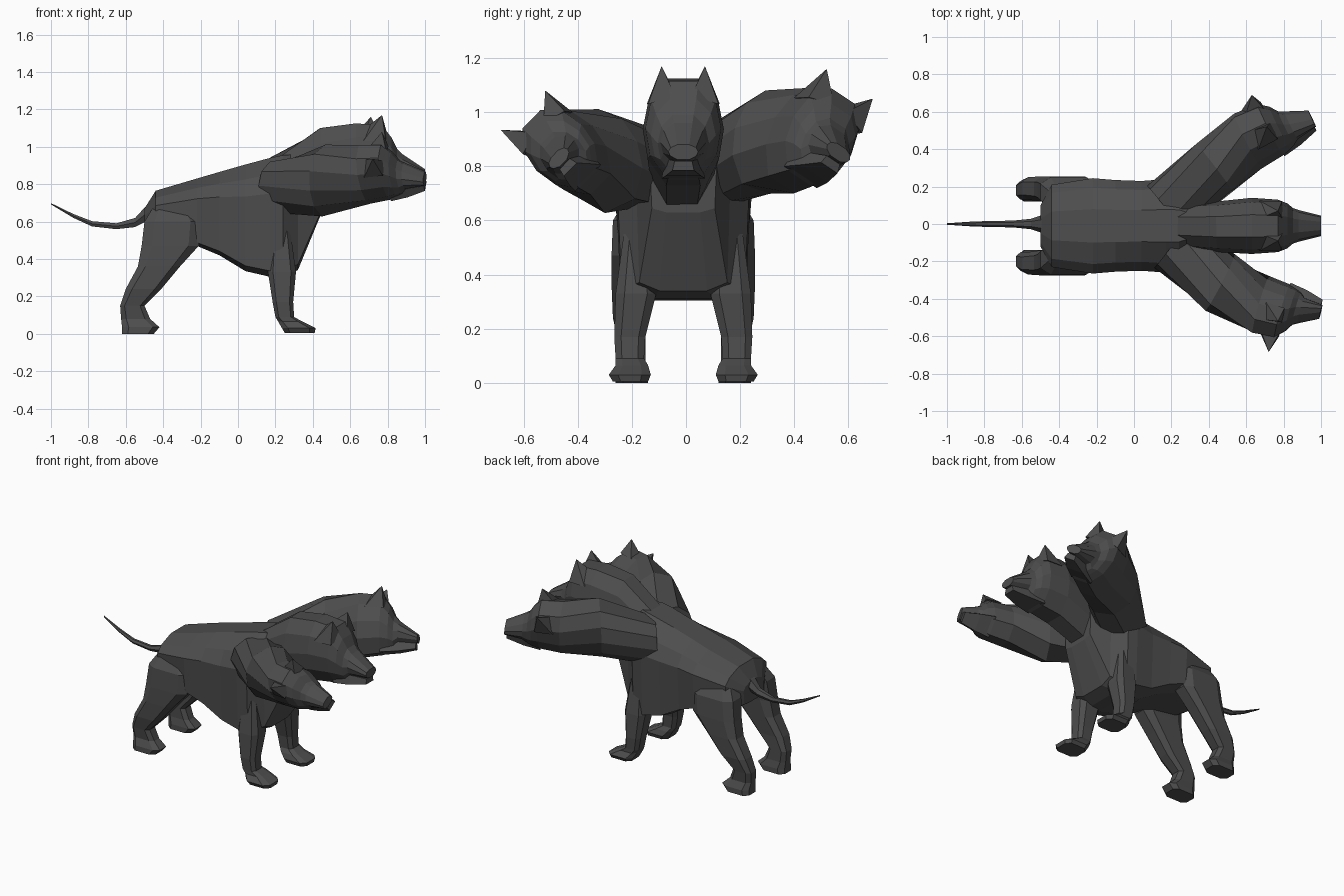
import bpy, bmesh
from mathutils import Vector

if "Cube" in bpy.data.objects:
    bpy.data.objects.remove(bpy.data.objects["Cube"])

fur = bpy.data.materials.new("charcoal fur")
fur.diffuse_color = (0.075, 0.075, 0.075, 1)
fur.use_nodes = True
fur.node_tree.nodes["Principled BSDF"].inputs["Base Color"].default_value = fur.diffuse_color
Y0 = -0.01  # symmetry plane of the animal


def loft(name, rings):
    """Skin a list of equal-sized point rings and cap both ends."""
    bm = bmesh.new()
    loops = [[bm.verts.new(p) for p in r] for r in rings]
    n = len(loops[0])
    for a, b in zip(loops, loops[1:]):
        for i in range(n):
            j = (i + 1) % n
            bm.faces.new((a[i], a[j], b[j], b[i]))
    bm.faces.new(loops[0])
    bm.faces.new(loops[-1])
    bmesh.ops.recalc_face_normals(bm, faces=bm.faces)
    me = bpy.data.meshes.new(name)
    bm.to_mesh(me)
    bm.free()
    me.materials.append(fur)
    ob = bpy.data.objects.new(name, me)
    bpy.context.collection.objects.link(ob)
    return ob


def ring(o, side, up, w, top, bot, shape):
    mid, h = (top + bot) / 2, (top - bot) / 2
    return [o + side * (a * w) + up * (mid + b * h) for a, b in shape]


def mirror_shape(half):
    return half + [(-a, b) for a, b in reversed(half)]


YAX, ZAX = Vector((0, 1, 0)), Vector((0, 0, 1))
TORSO = mirror_shape([(.5, -1), (.93, -.9), (1, .4), (.8, .72), (.35, 1)])
HEAD = mirror_shape([(.42, -1), (.88, -.5), (1, .05), (.85, .62), (.4, 1)])
BOX = mirror_shape([(1, -1), (.8, 1)])

# torso: x, top, bottom, half width
torso = [(-.5, .67, .53, .11), (-.44, .765, .5, .22), (-.22, .83, .47, .255),
         (-.1, .865, .42, .245), (.04, .905, .335, .24), (.17, .94, .305, .25),
         (.24, .955, .31, .245), (.32, .96, .34, .175), (.44, .93, .63, .125)]
loft("torso", [ring(Vector((x, Y0, 0)), YAX, ZAX, w, t, b, TORSO)
               for x, t, b, w in torso])


# legs: horizontal rings z, x back, x front, y inner, y outer
def leg(name, levels, s):
    rings = []
    for z, x0, x1, y0, y1 in levels:
        c = (y1 - y0) * .22
        k = (x1 - x0) * .18
        pts = [(x0, y0 + c), (x0 + k, y0), (x1 - k, y0), (x1, y0 + c),
               (x1, y1 - c), (x1 - k, y1), (x0 + k, y1), (x0, y1 - c)]
        rings.append([Vector((x, Y0 + s * y, z)) for x, y in pts])
    loft(name, rings)


hind = [(.7, -.44, -.27, .08, .2), (.6, -.5, -.2, .1, .26),
        (.47, -.515, -.21, .12, .265), (.36, -.535, -.31, .13, .265),
        (.24, -.6, -.41, .14, .26), (.15, -.63, -.5, .14, .24),
        (.08, -.625, -.47, .14, .23), (.035, -.62, -.42, .13, .25),
        (0, -.62, -.45, .13, .25)]
fore = [(.55, .18, .28, .12, .22), (.33, .16, .31, .1, .25),
        (.17, .185, .295, .14, .255),
        (.09, .2, .3, .145, .25), (.065, .215, .345, .13, .25),
        (.03, .235, .415, .12, .275), (.005, .25, .41, .13, .26)]
for s, tag in ((1, "left"), (-1, "right")):
    leg("hind_leg_" + tag, hind, s)
    leg("front_leg_" + tag, fore, s)

# tail: x, z, radius
tail = [(-.44, .67, .06), (-.5, .635, .045), (-.55, .595, .028), (-.65, .575, .018),
        (-.78, .588, .016), (-.88, .63, .012), (-1, .695, .004)]
HEX = [(1, 0), (.5, .87), (-.5, .87), (-1, 0), (-.5, -.87), (.5, -.87)]
loft("tail", [ring(Vector((x, 0, z)), YAX, ZAX, r, r, -r, HEX) for x, z, r in tail])

# skull and muzzle in head space: forward, top, bottom, half width
skull = [(0, .195, -.2, .15), (.14, .185, -.18, .14), (.19, .12, -.165, .12),
         (.22, .06, -.16, .095), (.25, .03, -.12, .085), (.37, -.05, -.105, .055)]
jaw = [(.14, -.08, -.175, .08), (.25, -.105, -.165, .065), (.36, -.11, -.145, .04)]
EAR_TIP, NOSE = Vector((.14, 0, .24)), Vector((.37, 0, -.085))


def make_head(tag, ear_l, ear_r, nose, neck):
    """Orient a head by its ear tips and nose, and join it to neck rings."""
    ear_l, ear_r, nose = Vector(ear_l), Vector(ear_r), Vector(nose)
    u = nose - (ear_l + ear_r) / 2
    ref = NOSE - EAR_TIP
    k = u.length / ref.length
    u.normalize()
    ref.normalize()
    side = ear_l - ear_r
    side = (side - u * side.dot(u)).normalized()
    n = side.cross(u)
    fwd, up = u * ref.x + n * ref.z, u * ref.z - n * ref.x
    o = nose - (fwd * NOSE.x + up * NOSE.z) * k

    rings = []
    for i, (c, w, h) in enumerate(neck):  # twist gradually into the head roll
        t = .5 * i
        nxt = Vector(neck[i + 1][0]) if i + 1 < len(neck) else o
        d = (nxt - Vector(c))
        d.z = 0
        z = ZAX.lerp(up, t).normalized()
        y = z.cross(d.normalized()).normalized()
        rings.append(ring(Vector(c), y, z, w, h, -h, HEAD))
    for x, t, b, w in skull:
        rings.append(ring(o + fwd * x * k, side, up, w * k, t * k, b * k, HEAD))
    loft("neck_and_head_" + tag, rings)
    loft("lower_jaw_" + tag, [ring(o + fwd * x * k, side, up, w * k, t * k, b * k, BOX)
                              for x, t, b, w in jaw])
    # pointed ears
    for s, tip, lr in ((1, ear_l, "left"), (-1, ear_r, "right")):
        base = [(.17, .03, .13), (.16, .13, .1), (.04, .135, .1), (.04, .04, .16)]
        pts = [o + (fwd * x + side * s * y + up * z) * k for x, y, z in base]
        loft("ear_%s_%s" % (tag, lr), [pts, [tip + (p - tip) * .02 for p in pts]])


make_head("middle", (.77, .07, 1.17), (.77, -.09, 1.17), (1, -.01, .845),
          [((.2, Y0, .77), .12, .16), ((.44, -.015, .88), .135, .22)])
make_head("right", (.77, -.52, 1.08), (.72, -.685, .935), (1, -.465, .825),
          [((.21, -.11, .785), .16, .135), ((.46, -.31, .82), .165, .18)])
make_head("left", (.63, .69, 1.05), (.71, .52, 1.16), (.955, .56, .845),
          [((.17, .085, .785), .155, .135), ((.43, .30, .89), .16, .18)])
